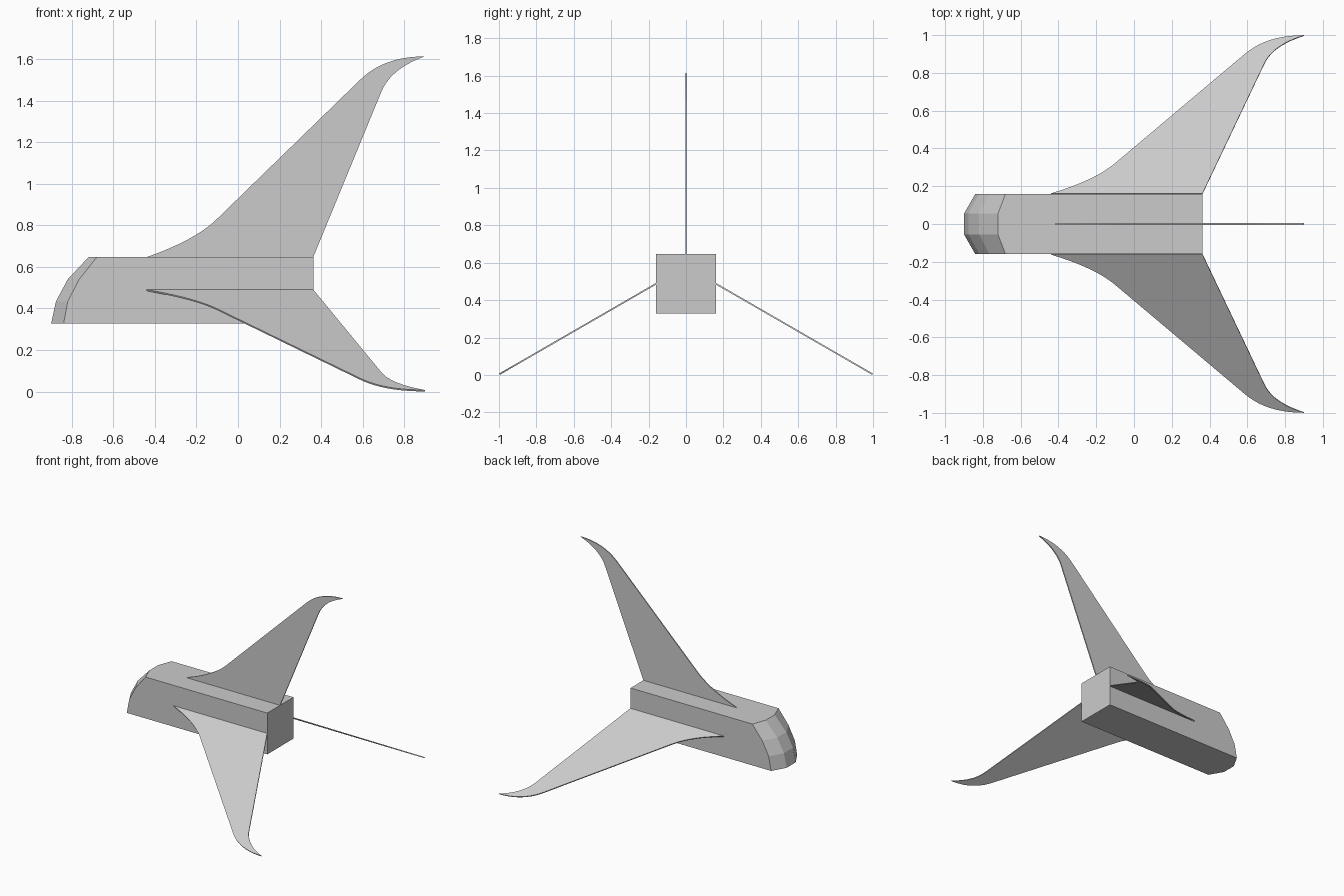
import bpy, bmesh, math
from mathutils import Vector

if "Cube" in bpy.data.objects:
    bpy.data.objects.remove(bpy.data.objects["Cube"])

HALF = 0.16      # half width of the square body
ZC = 0.4875      # body centre height
THICK = 0.008    # fin thickness
X_BACK = 0.3625


def finish(bm, name):
    bmesh.ops.recalc_face_normals(bm, faces=bm.faces)
    mesh = bpy.data.meshes.new(name)
    bm.to_mesh(mesh)
    bm.free()
    obj = bpy.data.objects.new(name, mesh)
    bpy.context.collection.objects.link(obj)
    return obj


def curve(a, b, c, n=10):
    """Quadratic curve points from a to c, bent towards b."""
    pts = []
    for i in range(n + 1):
        t = i / n
        pts.append(tuple((1 - t) ** 2 * p + 2 * t * (1 - t) * q + t * t * r
                         for p, q, r in zip(a, b, c)))
    return pts


# Body: square bar with a faceted, curved nose (rows upwards, columns across)
def build_body():
    bm = bmesh.new()
    inner = (-0.90, -0.877, -0.82, -0.72)
    outer = (-0.84, -0.82, -0.765, -0.68)
    ys = (-HALF, -0.055, 0.055, HALF)
    grid = []
    for i in range(4):
        z = ZC - HALF + 2 * HALF * i / 3
        xs = (outer[i], inner[i], inner[i], outer[i])
        grid.append([bm.verts.new((x, y, z)) for x, y in zip(xs, ys)])
    for i in range(3):
        for j in range(3):
            bm.faces.new((grid[i][j], grid[i][j + 1],
                          grid[i + 1][j + 1], grid[i + 1][j]))
    bl, br, tl, tr = [bm.verts.new((X_BACK, y, ZC + dz))
                      for dz in (-HALF, HALF) for y in (-HALF, HALF)]
    bm.faces.new(grid[0] + [br, bl])
    bm.faces.new(grid[3] + [tr, tl])
    bm.faces.new([row[0] for row in grid] + [tl, bl])
    bm.faces.new([row[3] for row in grid] + [tr, br])
    bm.faces.new((bl, br, tr, tl))
    return finish(bm, "body")


# Swept fin outline: (x, distance out from the body)
outline = (curve((-0.44, 0), (-0.21, 0.08), (-0.105, 0.18))
           + curve((0.584, 0.85), (0.70, 0.967), (0.90, 0.967))
           + curve((0.90, 0.967), (0.735, 0.908), (0.69, 0.795))[1:]
           + [(X_BACK, 0)])


def build_fin(name, root, direction):
    bm = bmesh.new()
    out = Vector(direction)
    normal = Vector((1, 0, 0)).cross(out).normalized()
    base = Vector(root) - normal * THICK / 2
    face = bm.faces.new([bm.verts.new(base + Vector((x, 0, 0)) + out * h)
                         for x, h in outline])
    ext = bmesh.ops.extrude_face_region(bm, geom=[face], use_keep_orig=True)
    verts = [v for v in ext["geom"] if isinstance(v, bmesh.types.BMVert)]
    bmesh.ops.translate(bm, verts=verts, vec=normal * THICK)
    return finish(bm, name)


build_body()

# Three fins: one upright, two sloping down at 30 degrees
build_fin("top_fin", (0, 0, ZC + HALF), (0, 0, 1))
c, s = math.cos(math.radians(30)), math.sin(math.radians(30))
for side, name in ((-1, "front_fin"), (1, "back_fin")):
    build_fin(name, (0, side * HALF, ZC), (0, side * c, -s))
